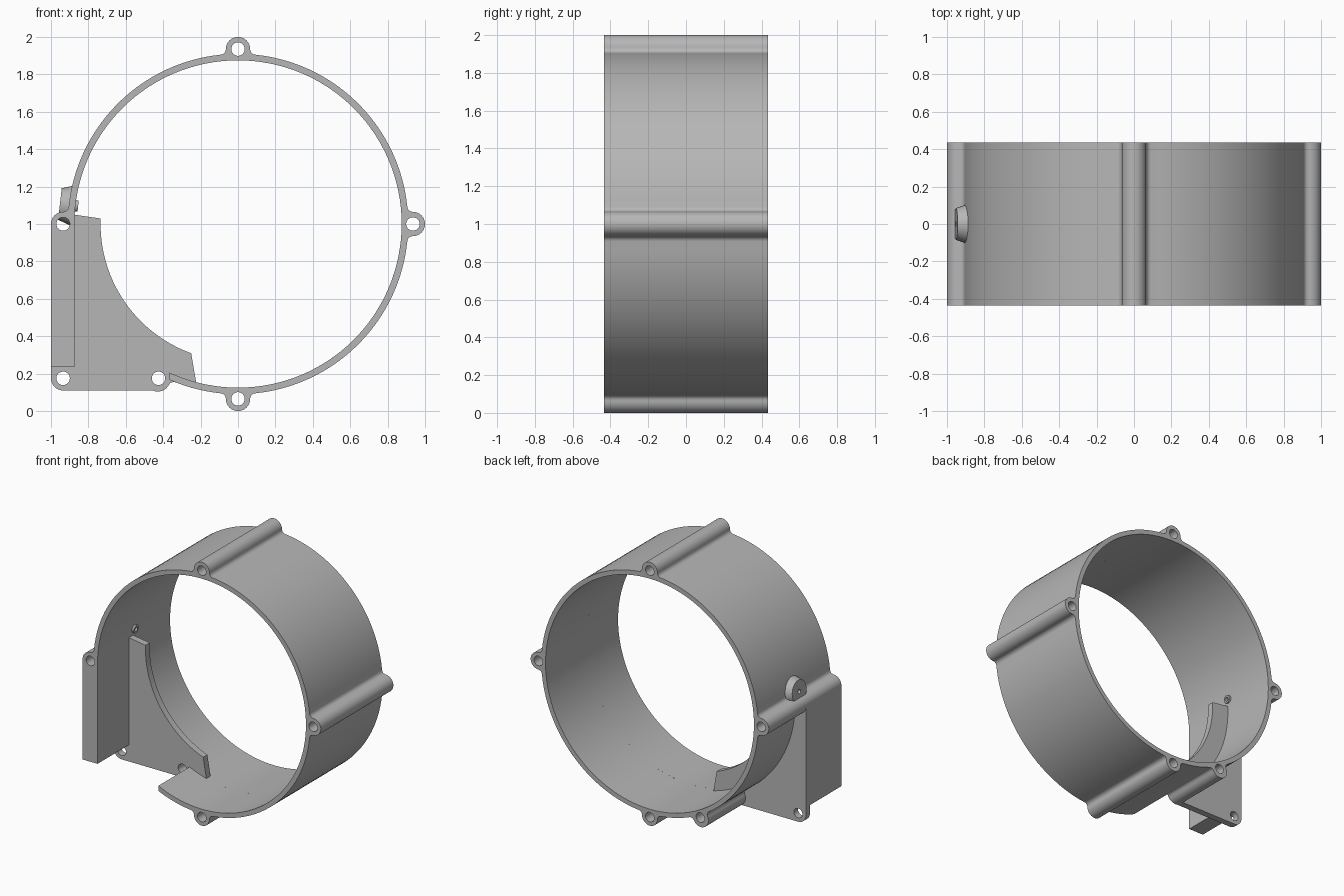
import bpy, bmesh
from math import sin, cos, acos, atan2, pi, radians
from mathutils import Vector, Matrix

cube = bpy.data.objects.get("Cube")
if cube:
    bpy.data.objects.remove(cube, do_unlink=True)

R_OUT, R_IN, R_CREST = 0.91, 0.875, 0.735   # ring outside, inside, guard edge
BOSS_D, BOSS_R, HOLE_R, FILLET = 0.935, 0.065, 0.036, 0.03
FRONT, BACK, SPLIT = -0.435, 0.435, -0.055
CZ = 1.0                                    # height of the ring axis
LUG_X, LUG_Z = -0.425, 0.175                # lower mounting lug
LUG_A = atan2(LUG_Z - CZ, LUG_X) + 2 * pi

grey = bpy.data.materials.new("plain grey")
grey.use_nodes = True
colour = (0.47, 0.47, 0.47, 1)
grey.diffuse_color = colour
bsdf = next(n for n in grey.node_tree.nodes if n.type == 'BSDF_PRINCIPLED')
bsdf.inputs["Base Color"].default_value = colour


def arc(cx, cz, r, a0, a1, n):
    return [(cx + r * cos(a0 + (a1 - a0) * i / n),
             cz + r * sin(a0 + (a1 - a0) * i / n)) for i in range(n + 1)]


def ring_arc(r, a0, a1):
    return arc(0, CZ, r, a0, a1, max(1, round(abs(a1 - a0) / radians(3))))


def hole(x, z, r=HOLE_R):
    return arc(x, z, r, 0, 2 * pi, 24)[:-1]


def polar(a, d=BOSS_D):
    return d * cos(a), CZ + d * sin(a)


# Boss outline pointing along +x: fillet, round end, mirrored fillet
d = R_OUT + FILLET
BOSS_T = acos((d * d + BOSS_D ** 2 - (BOSS_R + FILLET) ** 2) / (2 * d * BOSS_D))
fx, fz = d * cos(BOSS_T), -d * sin(BOSS_T)
end = atan2(-fz, BOSS_D - fx)
fillet = arc(fx, fz, FILLET, pi - BOSS_T, end, 6)
round_end = arc(BOSS_D, 0, BOSS_R, end - pi, pi - end, 20)
BOSS = fillet + round_end[1:-1] + [(x, -z) for x, z in reversed(fillet)]


def boss(a, points=BOSS):
    return [(x * cos(a) - z * sin(a), CZ + x * sin(a) + z * cos(a)) for x, z in points]


def outer(start, angles):
    """Outside edge running counter-clockwise through each boss."""
    pts = []
    for a in angles:
        pts += ring_arc(R_OUT, start, a - BOSS_T)[:-1] + boss(a)
        start = a + BOSS_T
    return pts, start


def finish(ob):
    bm = bmesh.new()
    bm.from_mesh(ob.data)
    bmesh.ops.remove_doubles(bm, verts=bm.verts, dist=1e-5)
    bmesh.ops.recalc_face_normals(bm, faces=bm.faces)
    bm.to_mesh(ob.data)
    bm.free()
    ob.data.materials.clear()
    ob.data.materials.append(grey)
    return ob


def select(ob):
    bpy.ops.object.select_all(action='DESELECT')
    ob.select_set(True)
    bpy.context.view_layer.objects.active = ob


def extrude(name, loops, y0, y1):
    """Filled x-z profile with holes, extruded from y0 to y1."""
    cu = bpy.data.curves.new(name, 'CURVE')
    cu.dimensions, cu.fill_mode = '2D', 'BOTH'
    cu.extrude = (y1 - y0) / 2
    for pts in loops:
        sp = cu.splines.new('POLY')
        sp.points.add(len(pts) - 1)
        for p, (x, z) in zip(sp.points, pts):
            p.co = (x, z, 0, 1)
        sp.use_cyclic_u = True
    ob = bpy.data.objects.new(name, cu)
    bpy.context.collection.objects.link(ob)
    select(ob)
    bpy.ops.object.convert(target='MESH')
    ob = bpy.context.view_layer.objects.active
    ob.data.transform(Matrix.Translation((0, (y0 + y1) / 2, 0)) @ Matrix.Rotation(pi / 2, 4, 'X'))
    return finish(ob)


def radial_cone(name, a, r0, r1, rad0, rad1):
    """Round part whose axis points out from the ring axis."""
    me = bpy.data.meshes.new(name)
    axis = Vector((cos(a), 0, sin(a)))
    place = Matrix.Translation(Vector((0, 0, CZ)) + axis * (r0 + r1) / 2)
    bm = bmesh.new()
    bmesh.ops.create_cone(bm, cap_ends=True, segments=32, radius1=rad0, radius2=rad1,
                          depth=r1 - r0, matrix=place @ axis.to_track_quat('Z', 'Y').to_matrix().to_4x4())
    bm.to_mesh(me)
    bm.free()
    ob = bpy.data.objects.new(name, me)
    bpy.context.collection.objects.link(ob)
    return finish(ob)


# Back ring: closed, with five filleted bosses
back_angles = [0, pi / 2, pi, LUG_A, 1.5 * pi]
edge, last = outer(BOSS_T, back_angles[1:] + [2 * pi])
back_ring = extrude("back_ring",
                    [edge, ring_arc(R_IN, 0, 2 * pi)[:-1]]
                    + [hole(*polar(a)) for a in back_angles[:3] + [1.5 * pi]]
                    + [hole(LUG_X, LUG_Z)], SPLIT, BACK)

# Front ring: open at the lower corner, running into a straight side wall
CUT_X, WALL_Z = 0.365, 0.235
edge, last = outer(pi + acos(CUT_X / R_OUT), [1.5 * pi, 2 * pi, 2.5 * pi])
left = 3 * pi
edge += ring_arc(R_OUT, last, left - BOSS_T)[:-1]
edge += boss(left, [p for p in BOSS if p[1] < 0.001])
edge += [(-1, WALL_Z), (-R_IN, WALL_Z)]
edge += ring_arc(R_IN, left, pi + acos(CUT_X / R_IN))
front_ring = extrude("front_ring_and_side_wall",
                     [edge] + [hole(*polar(a)) for a in (0, pi / 2, pi, 1.5 * pi)],
                     FRONT, SPLIT)

# Corner plate with a crescent guard reaching inside the ring
corner = -BOSS_D
plate = [(-0.93, 1.06), (-1, CZ)]
plate += arc(corner, LUG_Z, BOSS_R, pi, 1.5 * pi, 8)
plate += arc(LUG_X, LUG_Z, BOSS_R, 1.5 * pi, 2 * pi, 8)
plate += ring_arc(0.89, radians(246.2), radians(255.6))
plate += ring_arc(R_CREST, radians(250.1), radians(177.7))
plate += [(-0.89, 1.052)]
corner_plate = extrude("corner_plate",
                       [plate, hole(corner, LUG_Z), hole(LUG_X, LUG_Z), hole(corner, CZ)],
                       -0.06, -0.01)

# Small screw seat on the side, with an inner collar and a through hole
SEAT_A = radians(173.6)
seat = radial_cone("screw_seat", SEAT_A, 0.89, 0.958, 0.108, 0.085)
collar = radial_cone("inner_collar", SEAT_A, 0.86, 0.885, 0.03, 0.03)
cutter = radial_cone("screw_hole_cutter", SEAT_A, 0.8, 1.0, 0.016, 0.016)
cutter.hide_render = True
for ob in (seat, collar, back_ring):
    mod = ob.modifiers.new("screw hole", 'BOOLEAN')
    mod.operation, mod.solver, mod.object = 'DIFFERENCE', 'EXACT', cutter
    select(ob)
    bpy.ops.object.modifier_apply(modifier=mod.name)
bpy.data.objects.remove(cutter, do_unlink=True)

for ob in (back_ring, front_ring, corner_plate, seat, collar):
    select(ob)
    bpy.ops.object.shade_smooth_by_angle(angle=radians(30))
